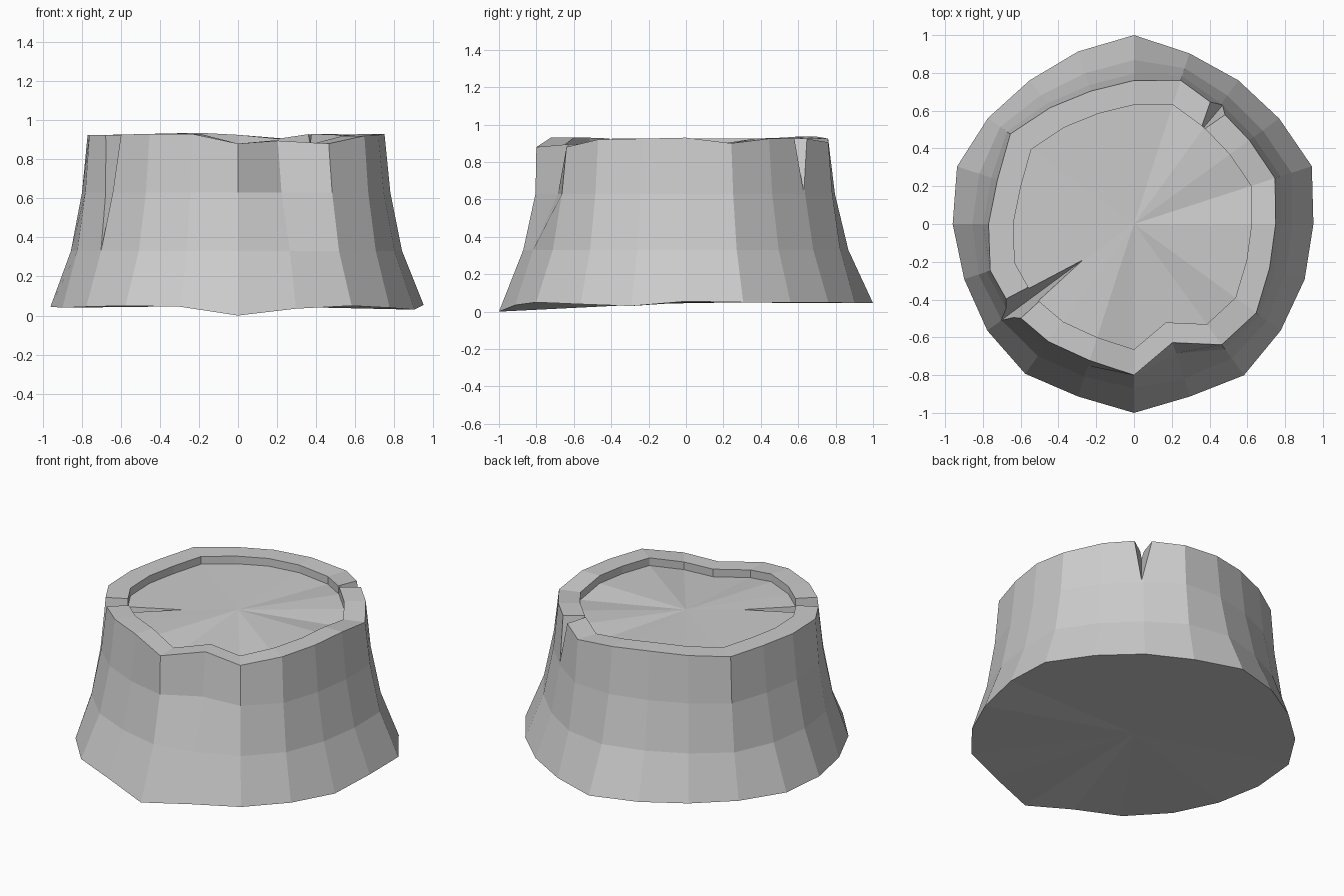
import bpy, bmesh, math
from mathutils import Vector

if "Cube" in bpy.data.objects:
    bpy.data.objects.remove(bpy.data.objects["Cube"])

N = 20
# radius and height around the outline, counter-clockwise from the front
BASE_R = [1.0, .96, .99, .96, .95, .95, .99, .95, .94, .95,
          1.0, .96, .94, .955, .985, .96, .945, .96, .98, .96]
BASE_Z = [0, .035, .05, .04, .03, .055, .05, .05, .05, .045,
          .045, .05, .05, .05, .05, .045, .04, .045, .05, .045]
TOP_R = [.80, .66, .79, .80, .755, .75, .785, .755, .76, .80,
         .76, .74, .76, .81, .76, .77, .80, .79, .77, .76]
TOP_Z = [.88, .895, .88, .92, .925, .93, .90, .925, .93, .905,
         .925, .935, .93, .925, .925, .925, .925, .925, .93, .93]


def polar(i, r, z):
    a = -math.pi / 2 + i * math.tau / N
    return Vector((r * math.cos(a), r * math.sin(a), z))


def mix(t):
    return [tr + t * (br - tr) for br, tr in zip(BASE_R, TOP_R)]


def make_object(name, bm):
    bmesh.ops.recalc_face_normals(bm, faces=bm.faces)
    mesh = bpy.data.meshes.new(name)
    bm.to_mesh(mesh)
    bm.free()
    obj = bpy.data.objects.new(name, mesh)
    bpy.context.collection.objects.link(obj)
    return obj


# stump: flared bark, raised rim and sunken cut face
low, high = mix(.45), mix(.15)
low[0], high[0] = .87, .805
low[1], high[1] = .86, .72
inner = [r * .83 for r in TOP_R]
levels = [(BASE_R, BASE_Z), (low, [.33] * N), (high, [.63] * N),
          (TOP_R, TOP_Z), (inner, TOP_Z), (inner, [z - .05 for z in TOP_Z])]
bm = bmesh.new()
rings = [[bm.verts.new(polar(i, r, z)) for i, (r, z) in enumerate(zip(rs, zs))]
         for rs, zs in levels]
for a, b in zip(rings, rings[1:]):
    for i in range(N):
        j = (i + 1) % N
        bm.faces.new((a[i], a[j], b[j], b[i]))
for ring, z in ((rings[0], .05), (rings[-1], .875)):
    c = bm.verts.new((0, 0, z))
    for i in range(N):
        bm.faces.new((ring[i], ring[(i + 1) % N], c))
stump = make_object("stump", bm)


# wedge-shaped cracks splitting the rim
def crack(name, tip, foot, left, right):
    tip, foot, left, right = map(Vector, (tip, foot, left, right))
    pts = [tip + .3 * (tip - foot), foot + .3 * (foot - tip)]
    pts += [p + .5 * (2 * p - tip - foot) for p in (left, right)]
    bm = bmesh.new()
    for p in pts:
        bm.verts.new(p)
    bmesh.ops.convex_hull(bm, input=bm.verts)
    cutter = make_object(name, bm)
    cutter.hide_render = True
    cutter.hide_viewport = True
    mod = stump.modifiers.new(name, 'BOOLEAN')
    mod.operation = 'DIFFERENCE'
    mod.solver = 'EXACT'
    mod.object = cutter


crack("large_crack_cutter", (-.27, -.19, .875), (-.69, -.50, .34),
      (-.665, -.39, .925), (-.59, -.49, .925))
crack("small_crack_cutter", (.36, .50, .90), (.47, .63, .64),
      (.40, .64, .93), (.47, .57, .93))
